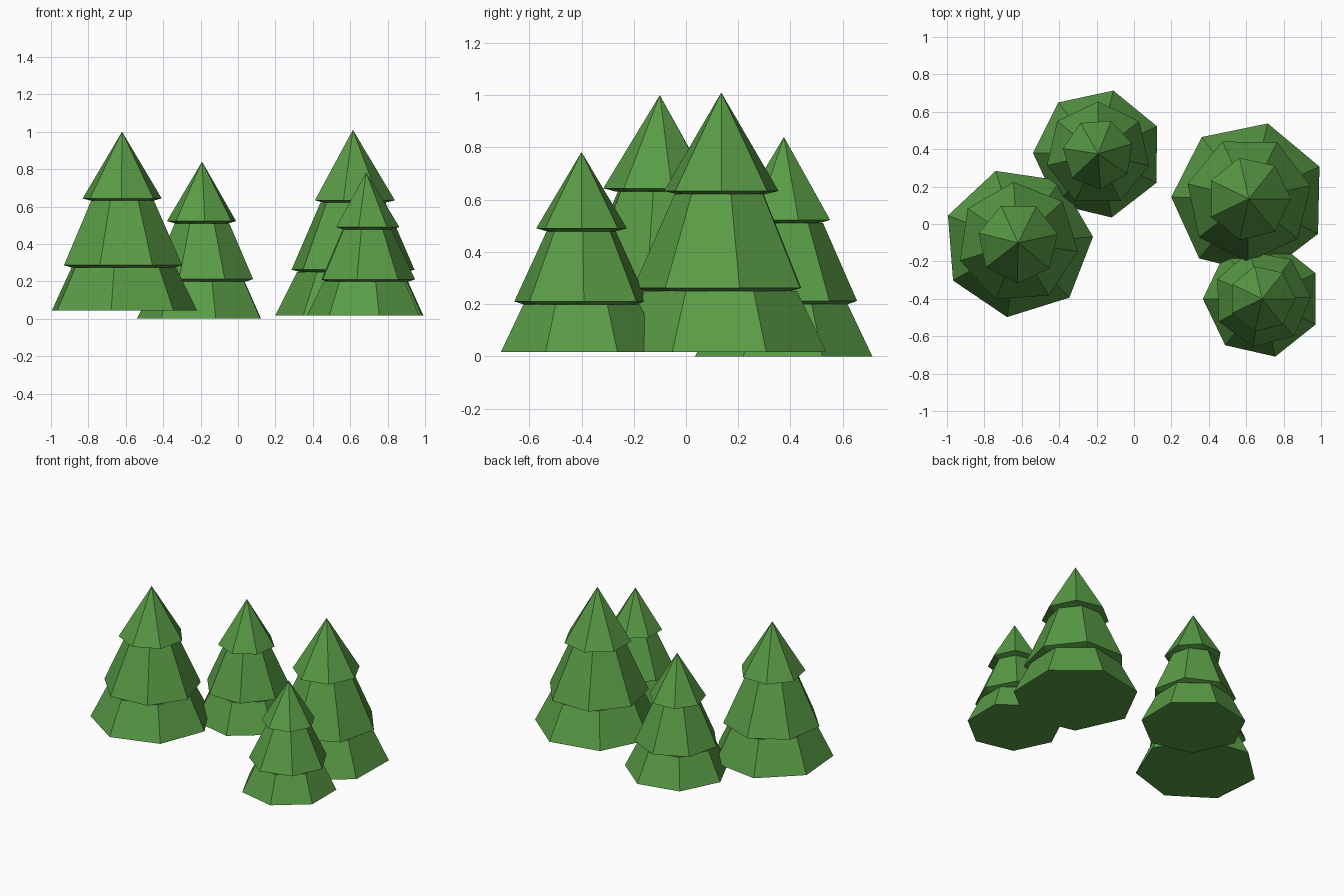
import bpy, bmesh, math

if "Cube" in bpy.data.objects:
    bpy.data.objects.remove(bpy.data.objects["Cube"])

SIDES = 7
green = bpy.data.materials.new("foliage_green")
green.diffuse_color = (0.10, 0.33, 0.06, 1)
green.use_nodes = True
green.node_tree.nodes["Principled BSDF"].inputs["Base Color"].default_value = green.diffuse_color


def ring(bm, cx, cy, r, z, phase):
    return [bm.verts.new((cx + r * math.cos(phase + math.tau * i / SIDES),
                          cy + r * math.sin(phase + math.tau * i / SIDES), z))
            for i in range(SIDES)]


def bridge(bm, a, b):
    for i in range(SIDES):
        j = (i + 1) % SIDES
        bm.faces.new((a[i], a[j], b[j], b[i]))


def tier(bm, cx, cy, z0, z1, r_in, r_rim, r_top, phase, droop):
    """Closed skirt of foliage: underside, flared rim, narrow top or point."""
    ph = math.radians(phase)
    rim = ring(bm, cx, cy, r_rim, z0, ph)
    if droop:
        # underside dips slightly towards the tier below
        inner = ring(bm, cx, cy, r_in, z0 - droop, ph)
        bridge(bm, inner, rim)
        bm.faces.new(inner[::-1])
    else:
        bm.faces.new(rim[::-1])
    if r_top:
        top = ring(bm, cx, cy, r_top, z1, ph)
        bridge(bm, rim, top)
        bm.faces.new(top)
    else:
        tip = bm.verts.new((cx, cy, z1))
        for i in range(SIDES):
            bm.faces.new((rim[i], rim[(i + 1) % SIDES], tip))


def tree(name, cx, cy, radii, heights, phases):
    bm = bmesh.new()
    base, mid, top = radii
    z0, z1, z2, z3 = heights
    low_top, mid_top = base * 0.72, base * 0.43
    d = 0.012
    tier(bm, cx, cy, z0, z1 - d, 0, base, low_top, phases[0], 0)
    tier(bm, cx, cy, z1, z2 - d, low_top * 0.98, mid, mid_top, phases[1], d)
    tier(bm, cx, cy, z2, z3, mid_top * 0.98, top, 0, phases[2], d)
    me = bpy.data.meshes.new(name)
    bm.to_mesh(me)
    bm.free()
    me.materials.append(green)
    bpy.context.collection.objects.link(bpy.data.objects.new(name, me))


# Four pines: position, tier radii, tier heights, tier rotations
tree("left_tree", -0.62, -0.10, (0.402, 0.325, 0.217), (0.045, 0.286, 0.643, 1.0), (4.5, -8.5, 12))
tree("back_tree", -0.192, 0.375, (0.348, 0.28, 0.19), (0.0, 0.212, 0.522, 0.84), (25, -13, 17))
tree("right_tree", 0.614, 0.135, (0.415, 0.337, 0.225), (0.016, 0.262, 0.633, 1.01), (24.5, 12, 0))
tree("front_tree", 0.685, -0.40, (0.317, 0.262, 0.178), (0.016, 0.21, 0.49, 0.782), (25.7, 2, 0))
